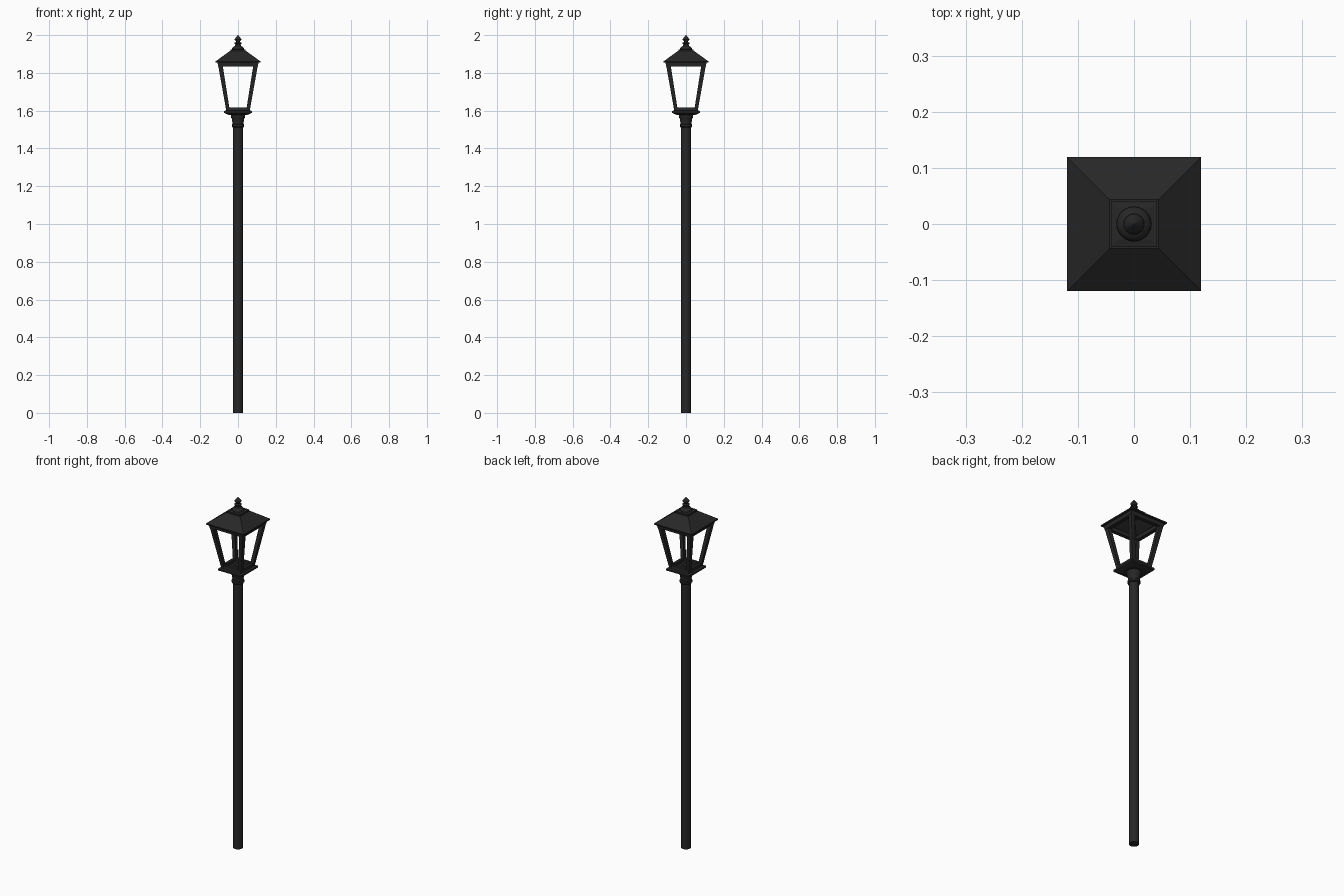
import bpy, bmesh, math
from mathutils import Vector

if "Cube" in bpy.data.objects:
    bpy.data.objects.remove(bpy.data.objects["Cube"])

mat = bpy.data.materials.new("black_metal")
mat.diffuse_color = (0.02, 0.02, 0.02, 1)
mat.use_nodes = True
mat.node_tree.nodes["Principled BSDF"].inputs["Base Color"].default_value = mat.diffuse_color


def finish(name, bm, smooth=False):
    bmesh.ops.recalc_face_normals(bm, faces=bm.faces)
    me = bpy.data.meshes.new(name)
    bm.to_mesh(me)
    bm.free()
    ob = bpy.data.objects.new(name, me)
    bpy.context.collection.objects.link(ob)
    me.materials.append(mat)
    if smooth:
        bpy.ops.object.select_all(action='DESELECT')
        ob.select_set(True)
        bpy.context.view_layer.objects.active = ob
        bpy.ops.object.shade_smooth_by_angle(angle=math.radians(35))
    return ob


def loft(name, profile, sides, closed=False, smooth=False):
    """Sweep (radius, z) points round z; four sides use the half width."""
    bm = bmesh.new()
    square = sides == 4
    k = math.sqrt(2) if square else 1
    off = math.pi / 4 if square else 0
    rings = []
    for r, z in profile:
        rings.append([bm.verts.new((r * k * math.cos(off + 2 * math.pi * i / sides),
                                    r * k * math.sin(off + 2 * math.pi * i / sides), z))
                      for i in range(sides)])
    pairs = list(zip(rings, rings[1:]))
    if closed:
        pairs.append((rings[-1], rings[0]))
    for a, b in pairs:
        for i in range(sides):
            j = (i + 1) % sides
            bm.faces.new((a[i], a[j], b[j], b[i]))
    if not closed:
        bm.faces.new(rings[0])
        bm.faces.new(rings[-1])
    return finish(name, bm, smooth)


# Round post and turned collar
loft("post", [(0.026, 0), (0.026, 1.53)], 32, smooth=True)
loft("collar", [(0.030, 1.512), (0.033, 1.516), (0.033, 1.526), (0.029, 1.530),
                (0.029, 1.536), (0.031, 1.545), (0.033, 1.558), (0.038, 1.566),
                (0.038, 1.585)], 32, smooth=True)

# Lantern floor, stepped square tray with a raised rim
loft("lantern_floor", [(0.050, 1.578), (0.074, 1.588), (0.074, 1.598),
                       (0.064, 1.602), (0.062, 1.618), (0.046, 1.618),
                       (0.046, 1.600)], 4)
loft("lamp_holder", [(0.030, 1.598), (0.030, 1.606), (0.018, 1.608), (0.018, 1.612)],
     24, smooth=True)

# Four slanted corner bars
for sx in (-1, 1):
    for sy in (-1, 1):
        bm = bmesh.new()
        ends = []
        for lo, hi, z in ((0.044, 0.063, 1.605), (0.082, 0.106, 1.845)):
            ends.append([bm.verts.new((sx * x, sy * y, z))
                         for x, y in ((lo, lo), (hi, lo), (hi, hi), (lo, hi))])
        a, b = ends
        bm.faces.new(a)
        bm.faces.new(b)
        for i in range(4):
            j = (i + 1) % 4
            bm.faces.new((a[i], a[j], b[j], b[i]))
        finish("corner_bar", bm)

# Frame under the eaves and hollow hipped roof
loft("top_frame", [(0.084, 1.834), (0.105, 1.834), (0.109, 1.856), (0.084, 1.856)],
     4, closed=True)
loft("roof", [(0.084, 1.854), (0.118, 1.854), (0.119, 1.861), (0.044, 1.915),
              (0.041, 1.915), (0.041, 1.923), (0.028, 1.926), (0.028, 1.910),
              (0.040, 1.907), (0.100, 1.861)], 4, closed=True)
loft("roof_cap", [(0.038, 1.912), (0.038, 1.924)], 4)

# Turned finial
loft("finial", [(0.031, 1.922), (0.031, 1.930), (0.026, 1.938), (0.017, 1.942),
                (0.014, 1.950), (0.019, 1.955), (0.019, 1.959), (0.011, 1.963),
                (0.011, 1.967), (0.017, 1.973), (0.018, 1.978), (0.013, 1.985),
                (0.006, 1.994), (0.001, 2.0)], 24, smooth=True)
